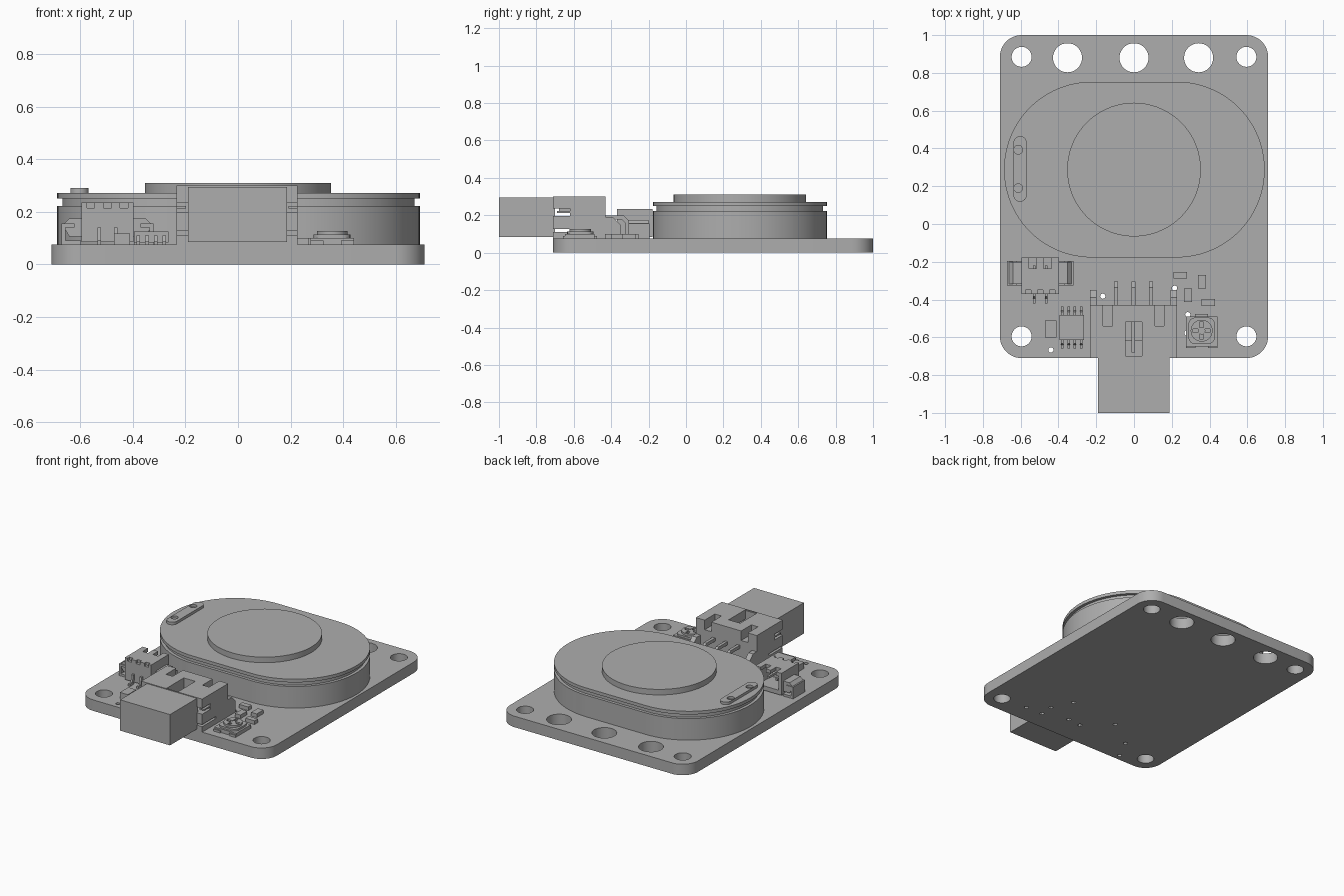
import bpy, bmesh, math
from mathutils import Vector

cube = bpy.data.objects.get("Cube")
if cube:
    bpy.data.objects.remove(cube, do_unlink=True)

grey = bpy.data.materials.new("plain grey")
grey.use_nodes = True
COLOUR = (0.42, 0.42, 0.42, 1)
grey.diffuse_color = COLOUR
grey.node_tree.nodes["Principled BSDF"].inputs["Base Color"].default_value = COLOUR


def prism(name, points, low, high, axis="z"):
    """Extrude a flat outline along z, or a (y, z) outline along x, or an (x, z) outline along y."""
    place = {"z": lambda a, b, c: (a, b, c), "x": lambda a, b, c: (c, a, b),
             "y": lambda a, b, c: (a, c, b)}[axis]
    bm = bmesh.new()
    face = bm.faces.new([bm.verts.new(place(a, b, low)) for a, b in points])
    top = bmesh.ops.extrude_face_region(bm, geom=[face])["geom"]
    moved = [v for v in top if isinstance(v, bmesh.types.BMVert)]
    bmesh.ops.translate(bm, verts=moved, vec=Vector(place(0, 0, high - low)))
    bmesh.ops.recalc_face_normals(bm, faces=bm.faces)
    mesh = bpy.data.meshes.new(name)
    bm.to_mesh(mesh)
    bm.free()
    mesh.materials.append(grey)
    obj = bpy.data.objects.new(name, mesh)
    bpy.context.collection.objects.link(obj)
    return obj


def box(name, x0, x1, y0, y1, z0, z1):
    return prism(name, [(x0, y0), (x1, y0), (x1, y1), (x0, y1)], z0, z1)


def rounded(x0, x1, y0, y1, r, steps=12):
    """Outline of a rectangle with round corners."""
    points = []
    corners = [(x1 - r, y1 - r), (x0 + r, y1 - r), (x0 + r, y0 + r), (x1 - r, y0 + r)]
    for quarter, (cx, cy) in enumerate(corners):
        for i in range(steps + 1):
            a = (quarter + i / steps) * math.pi / 2
            p = (cx + r * math.cos(a), cy + r * math.sin(a))
            if not points or math.dist(p, points[-1]) > 1e-4:
                points.append(p)
    if math.dist(points[0], points[-1]) < 1e-4:
        points.pop()
    return points


def circle(x, y, r, n=32):
    return [(x + r * math.cos(i * math.tau / n), y + r * math.sin(i * math.tau / n))
            for i in range(n)]


def cut(obj, cutters):
    bpy.context.view_layer.objects.active = obj
    for cutter in cutters:
        mod = obj.modifiers.new("cut", "BOOLEAN")
        mod.operation = "DIFFERENCE"
        mod.solver = "EXACT"
        mod.object = cutter
        bpy.ops.object.modifier_apply(modifier=mod.name)
        bpy.data.objects.remove(cutter, do_unlink=True)


BOARD = 0.075

# Circuit board with mounting holes, wide holes and small vias
board = prism("circuit_board", rounded(-0.71, 0.71, -0.71, 1, 0.115), 0, BOARD)
holes = [(sx * 0.595, y, 0.053) for sx in (-1, 1) for y in (-0.595, 0.885)]
holes += [(x, 0.88, 0.077) for x in (-0.352, 0, 0.342)]
vias = [(-0.165, -0.382), (-0.44, -0.667), (0.215, -0.34), (0.285, -0.48), (0.28, -0.577),
        (0.405, -0.58), (0.1, -0.525), (0, -0.535), (-0.37, -0.525)]
holes += [(x, y, 0.014) for x, y in vias]
cut(board, [prism("hole_cutter", circle(x, y, r, 32 if r > 0.02 else 12), -0.1, 0.2)
            for x, y, r in holes])

# Speaker: body, neck, lip and round centre
for part, inset, low, high in [("speaker_body", 0, BOARD, 0.222),
                               ("speaker_neck", 0.02, 0.222, 0.25),
                               ("speaker_lip", 0, 0.25, 0.272)]:
    outline = rounded(-0.688 + inset, 0.692 - inset, -0.177 + inset, 0.753 - inset,
                      0.4649 - inset, 24)
    prism(part, outline, low, high)
prism("speaker_centre", circle(0, 0.288, 0.354, 72), 0.272, 0.31)

# Terminal strip with two solder recesses
strip = prism("terminal_strip", rounded(-0.638, -0.568, 0.118, 0.465, 0.0349), 0.272, 0.29)
cut(strip, [prism("recess_cutter", circle(-0.613, y, 0.023, 20), 0.274, 0.32)
            for y in (0.19, 0.393)])

# Main connector: housing with side slots, rear notches and a top slot
housing = box("connector_housing", -0.233, 0.227, -0.71, -0.43, BOARD, 0.3)
cut(housing, [
    box("slot_cutter", -0.3, 0.3, -0.75, -0.62, 0.197, 0.236),
    box("slot_cutter", -0.3, 0.3, -0.75, -0.56, 0.112, 0.126),
    box("top_cutter", -0.045, 0.042, -0.705, -0.52, 0.22, 0.4),
    box("notch_cutter", -0.165, -0.115, -0.54, -0.4, 0.235, 0.4),
    box("notch_cutter", 0.11, 0.16, -0.54, -0.4, 0.235, 0.4)])
box("connector_key", -0.012, 0.004, -0.68, -0.52, 0.215, 0.24)
for side, x0, x1 in (("right", -0.233, -0.198), ("left", 0.192, 0.227)):
    prism(side + "_connector_wing",
          [(-0.44, BOARD), (-0.35, BOARD), (-0.35, 0.15), (-0.39, 0.19), (-0.44, 0.19)],
          x0, x1, "x")
    box(side + "_slot_tongue", x0, x1, -0.69, -0.61, 0.213, 0.222)

# Plug pushed into the housing
box("plug", -0.19, 0.187, -1, -0.7, 0.085, 0.295)

# Bent connector pins
for i, x in enumerate((-0.095, -0.003, 0.09)):
    prism("connector_pin_%d" % (i + 1),
          [(-0.44, 0.2), (-0.335, 0.2), (-0.305, 0.17), (-0.305, 0.07),
           (-0.327, 0.07), (-0.327, 0.16), (-0.345, 0.178), (-0.44, 0.178)],
          x - 0.01, x + 0.01, "x")

# Small socket: open toward the back, notched roof, hooked side clips
socket = box("socket", -0.595, -0.398, -0.37, -0.178, 0.085, 0.235)
cut(socket, [box("mouth_cutter", -0.572, -0.421, -0.32, -0.1, 0.115, 0.212)]
    + [box("roof_cutter", x - 0.02, x + 0.02, -0.235, -0.1, 0.2, 0.3)
       for x in (-0.535, -0.458)]
    + [box("front_cutter", x - 0.015, x + 0.015, -0.4, -0.35, 0.215, 0.3)
       for x in (-0.56, -0.497, -0.433)])
for side, s in (("right", -1), ("left", 1)):
    mid = -0.4965
    prism(side + "_socket_shoulder",
          [(mid + s * 0.095, 0.105), (mid + s * 0.145, 0.105), (mid + s * 0.165, 0.14),
           (mid + s * 0.165, 0.155), (mid + s * 0.145, 0.175), (mid + s * 0.095, 0.175)],
          -0.318, -0.2, "y")
    prism(side + "_socket_clip",
          [(mid + s * a, b) for a, b in
           ((0.1, BOARD), (0.175, BOARD), (0.175, 0.155), (0.125, 0.155), (0.125, 0.14),
            (0.16, 0.14), (0.16, 0.09), (0.1, 0.09))],
          -0.325, -0.195, "y")
for i, x in enumerate((-0.528, -0.465)):
    prism("socket_pin_%d" % (i + 1),
          [(-0.36, 0.14), (-0.385, 0.14), (-0.395, 0.092), (-0.42, 0.092),
           (-0.42, BOARD), (-0.38, BOARD), (-0.37, 0.12), (-0.36, 0.12)],
          x - 0.007, x + 0.007, "x")
    box("socket_contact_%d" % (i + 1), x - 0.007, x + 0.007, -0.33, -0.22, 0.15, 0.165)

# Chip with four legs on each side
box("chip", -0.395, -0.265, -0.615, -0.483, 0.083, 0.125)
for row, y, s in (("front", -0.613, -1), ("back", -0.485, 1)):
    for i in range(4):
        x = -0.379 + i * 0.033
        prism("%s_chip_leg_%d" % (row, i + 1),
              [(y, 0.11), (y + s * 0.02, 0.11), (y + s * 0.028, 0.087), (y + s * 0.047, 0.087),
               (y + s * 0.047, BOARD), (y + s * 0.018, BOARD), (y + s * 0.01, 0.1), (y, 0.1)],
              x - 0.007, x + 0.007, "x")

# Small surface parts
for name, x, y, w, d, top in [("capacitor", -0.441, -0.555, 0.06, 0.09, 0.118),
                              ("resistor_1", 0.245, -0.271, 0.07, 0.036, 0.1),
                              ("resistor_2", 0.36, -0.306, 0.042, 0.072, 0.1),
                              ("resistor_3", 0.287, -0.377, 0.042, 0.072, 0.1),
                              ("resistor_4", 0.393, -0.415, 0.07, 0.036, 0.1)]:
    box(name, x - w / 2, x + w / 2, y - d / 2, y + d / 2, BOARD, top)

# Adjuster dial on its base, with a cross slot
CX, CY = 0.358, -0.565
box("adjuster_base", CX - 0.083, CX + 0.083, CY - 0.083, CY + 0.075, BOARD, 0.1)
for i, x in enumerate((CX - 0.058, CX + 0.058)):
    box("adjuster_foot_%d" % (i + 1), x - 0.025, x + 0.025, CY - 0.092, CY - 0.07, BOARD, 0.09)
box("adjuster_tab", CX - 0.035, CX + 0.035, CY + 0.07, CY + 0.088, BOARD, 0.09)
prism("adjuster_plate", rounded(CX - 0.07, CX + 0.07, CY - 0.07, CY + 0.07, 0.035, 4), 0.1, 0.113)
dial = prism("adjuster_dial", circle(CX, CY, 0.058), 0.113, 0.127)
cut(dial, [box("cross_cutter", CX - a, CX + a, CY - b, CY + b, 0.115, 0.2)
           for a, b in ((0.045, 0.01), (0.01, 0.045))])
prism("adjuster_hub", circle(CX, CY, 0.02, 16), 0.113, 0.125)

# Smooth the curved walls, keep edges sharp
bpy.ops.object.select_all(action="DESELECT")
for obj in bpy.context.collection.objects:
    if obj.type == "MESH":
        obj.select_set(True)
        bpy.context.view_layer.objects.active = obj
bpy.ops.object.shade_smooth_by_angle(angle=math.radians(30))
